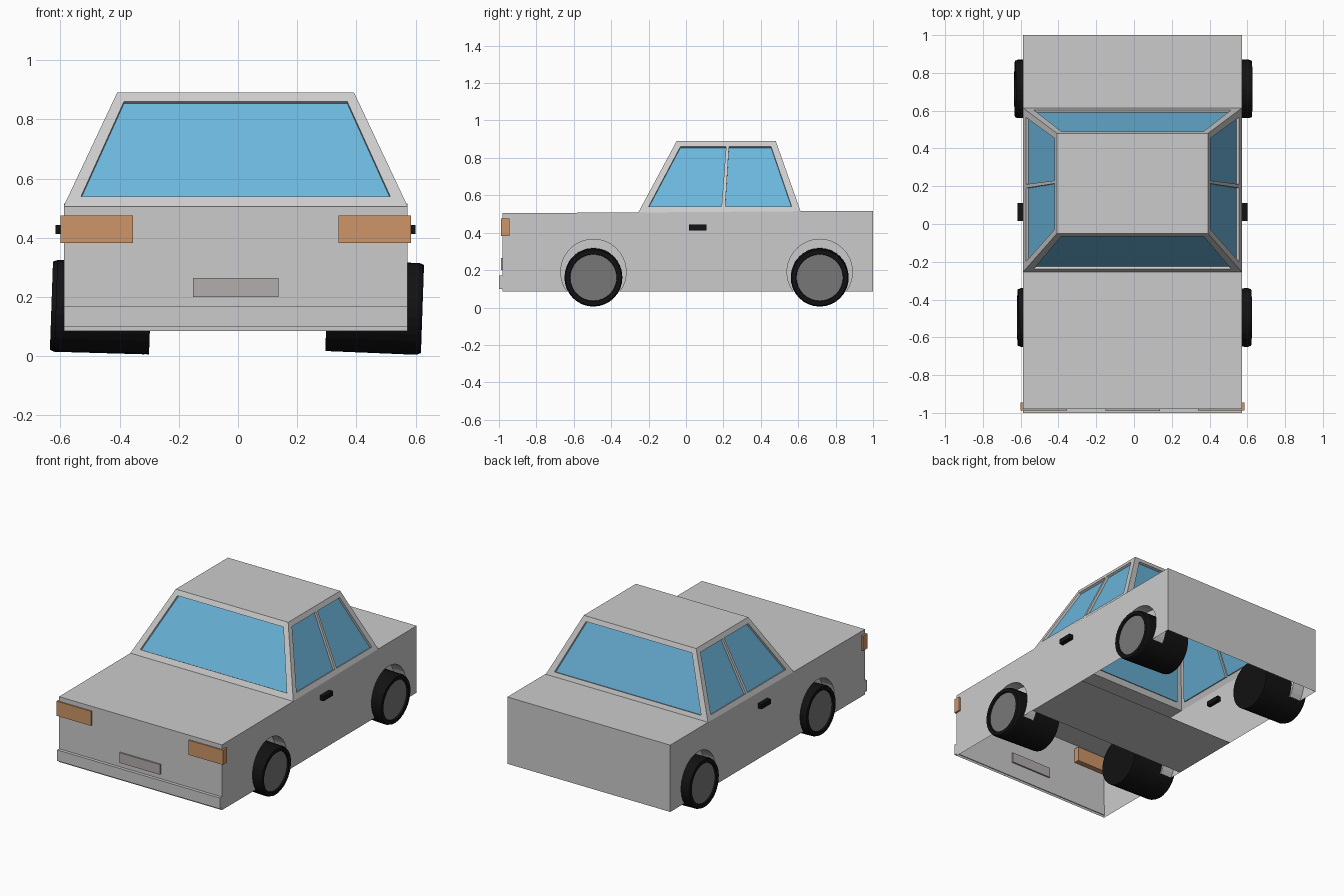
import bpy, bmesh, math
from mathutils import Vector, Matrix

if "Cube" in bpy.data.objects:
    bpy.data.objects.remove(bpy.data.objects["Cube"])

CX = -0.008          # body centre line
W = 0.58             # body half width


def material(name, rgb):
    m = bpy.data.materials.new(name)
    m.diffuse_color = (*rgb, 1)
    m.use_nodes = True
    m.node_tree.nodes["Principled BSDF"].inputs["Base Color"].default_value = m.diffuse_color
    return m


BLUE = material("glass_blue", (0.15, 0.47, 0.72))
BLACK = material("rubber_black", (0.006, 0.006, 0.006))
HUB = material("hub_grey", (0.19, 0.19, 0.19))
AMBER = material("lamp_amber", (0.62, 0.3, 0.14))
PLATE = material("plate_grey", (0.45, 0.42, 0.42))


def finish(bm, name, mats=()):
    bmesh.ops.remove_doubles(bm, verts=bm.verts, dist=0.0005)
    bmesh.ops.recalc_face_normals(bm, faces=bm.faces)
    me = bpy.data.meshes.new(name)
    bm.to_mesh(me)
    bm.free()
    for m in mats:
        me.materials.append(m)
    ob = bpy.data.objects.new(name, me)
    bpy.context.collection.objects.link(ob)
    return ob


def face(bm, pts, mat=0):
    f = bm.faces.new([bm.verts.new(p) for p in pts])
    f.material_index = mat
    return f


def box(name, x, y, z, mat=None):
    bm = bmesh.new()
    bmesh.ops.create_cube(bm, size=1)
    for v in bm.verts:
        v.co = [(a + b) / 2 + (b - a) * c for (a, b), c in zip((x, y, z), v.co)]
    return finish(bm, name, [mat] if mat else [])


# Lower body: open-bottomed shell with recessed wheel arches
def arch(yc, r=0.175, zc=0.19, n=24):
    a0, a1 = math.radians(216.9), math.radians(-36.9)
    return [(yc + r * math.cos(a0 + (a1 - a0) * i / n),
             zc + r * math.sin(a0 + (a1 - a0) * i / n)) for i in range(n + 1)]


FRONT_Y, REAR_Y = -0.495, 0.715
arches = [arch(FRONT_Y), arch(REAR_Y)]
outline = ([(-0.98, 0.085)] + arches[0] + [(-0.27, 0.085), (0.2, 0.085)] + arches[1]
           + [(1, 0.085), (1, 0.515), (0.615, 0.515), (-0.255, 0.508), (-0.98, 0.505)])
bm = bmesh.new()
for s in (-1, 1):
    x, xi = CX + s * W, CX + s * (W - 0.08)
    face(bm, [(x, y, z) for y, z in outline])
    for a in arches:
        face(bm, [(xi, y, z) for y, z in a])
        for p, q in zip(a, a[1:]):
            face(bm, [(x, *p), (x, *q), (xi, *q), (xi, *p)])
panels = [((-0.98, 0.085), (-0.98, 0.505)), ((-0.98, 0.505), (-0.255, 0.508)),
          ((0.615, 0.515), (1, 0.515)), ((1, 0.515), (1, 0.085)),
          ((-0.27, 0.085), (0.2, 0.085))]
for p, q in panels:
    face(bm, [(CX - W, *p), (CX + W, *p), (CX + W, *q), (CX - W, *q)])
finish(bm, "lower_body")

# Cabin: tapered frame with recessed window panes
Z0, Z1 = 0.508, 0.89


def lerp(a, b, z):
    return a + (b - a) * (z - Z0) / (Z1 - Z0)


def half(z):
    return lerp(W, 0.4, z)


def framed(bm, outer, inner, depth=0.015):
    o, i = [Vector(p) for p in outer], [Vector(p) for p in inner]
    n = (o[1] - o[0]).cross(o[3] - o[0]).normalized()
    if n.dot(sum(o, Vector()) / 4 - Vector((CX, 0.2, 0.6))) < 0:
        n = -n
    deep = [p - n * depth for p in i]
    for k in range(4):
        j = (k + 1) % 4
        face(bm, [o[k], o[j], i[j], i[k]])
        face(bm, [i[k], i[j], deep[j], deep[k]])
    face(bm, deep, 1)


bm = bmesh.new()
for y0, y1 in ((-0.255, -0.05), (0.615, 0.48)):            # windscreen, rear window
    def end(w, z):
        return (CX + w, lerp(y0, y1, z), z)
    framed(bm, [end(-W, Z0), end(W, Z0), end(0.4, Z1), end(-0.4, Z1)],
           [end(-0.522, 0.54), end(0.522, 0.54), end(0.377, 0.86), end(-0.377, 0.86)])
side_windows = [((-0.255, 0.2, 0.2225, -0.05), (-0.2, 0.19, 0.214, -0.03)),
                ((0.2, 0.615, 0.48, 0.2225), (0.21, 0.565, 0.455, 0.23))]
for s in (-1, 1):
    for o, i in side_windows:
        framed(bm, [(CX + s * half(z), y, z) for y, z in zip(o, (Z0, Z0, Z1, Z1))],
               [(CX + s * half(z), y, z) for y, z in zip(i, (0.54, 0.54, 0.86, 0.86))])
face(bm, [(CX - 0.4, -0.05, Z1), (CX + 0.4, -0.05, Z1), (CX + 0.4, 0.48, Z1), (CX - 0.4, 0.48, Z1)])
body_grey = material("body_grey", (0.8, 0.8, 0.8))
finish(bm, "cabin", [body_grey, BLUE])

# Wheels: lathed wide tyres with a sunken hub, leaning slightly
PROFILE = [(-0.16, 0), (-0.16, 0.153), (0.145, 0.155), (0.16, 0.149),
           (0.16, 0.126), (0.15, 0.124), (0.15, 0)]


def wheel(name, side, x, y):
    bm = bmesh.new()
    n = 32
    for (x0, r0), (x1, r1) in zip(PROFILE, PROFILE[1:]):
        for k in range(n):
            a, b = 2 * math.pi * k / n, 2 * math.pi * (k + 1) / n
            pts = [(side * px, r * math.cos(t), r * math.sin(t))
                   for px, r, t in ((x0, r0, a), (x0, r0, b), (x1, r1, b), (x1, r1, a))]
            if r0 == 0:
                pts = pts[1:]
            elif r1 == 0:
                pts = pts[:3]
            face(bm, pts, 1 if r1 == 0 else 0)
    ob = finish(bm, name, [BLACK, HUB])
    ob.matrix_world = Matrix.Translation((x, y, 0.165)) @ Matrix.Rotation(math.radians(2), 4, 'Y')


wheel("front_left_wheel", -1, -0.455, FRONT_Y)
wheel("front_right_wheel", 1, 0.46, FRONT_Y)
wheel("rear_left_wheel", -1, -0.47, REAR_Y)
wheel("rear_right_wheel", 1, 0.463, REAR_Y)

# Headlights and door handles on both sides
for s, label in ((-1, "left"), (1, "right")):
    def span(a, b):
        return sorted((CX + s * a, CX + s * b))
    box(label + "_headlight", span(0.347, 0.592), (-0.988, -0.945), (0.382, 0.476), AMBER)
    box(label + "_door_handle", span(0.555, 0.608), (0.015, 0.11), (0.413, 0.443), BLACK)

# Front bumper and number plate
box("front_bumper", (CX - W, CX + W), (-1.0, -0.975), (0.1, 0.17))
box("number_plate", (-0.152, 0.137), (-0.99, -0.97), (0.2, 0.265), PLATE)
